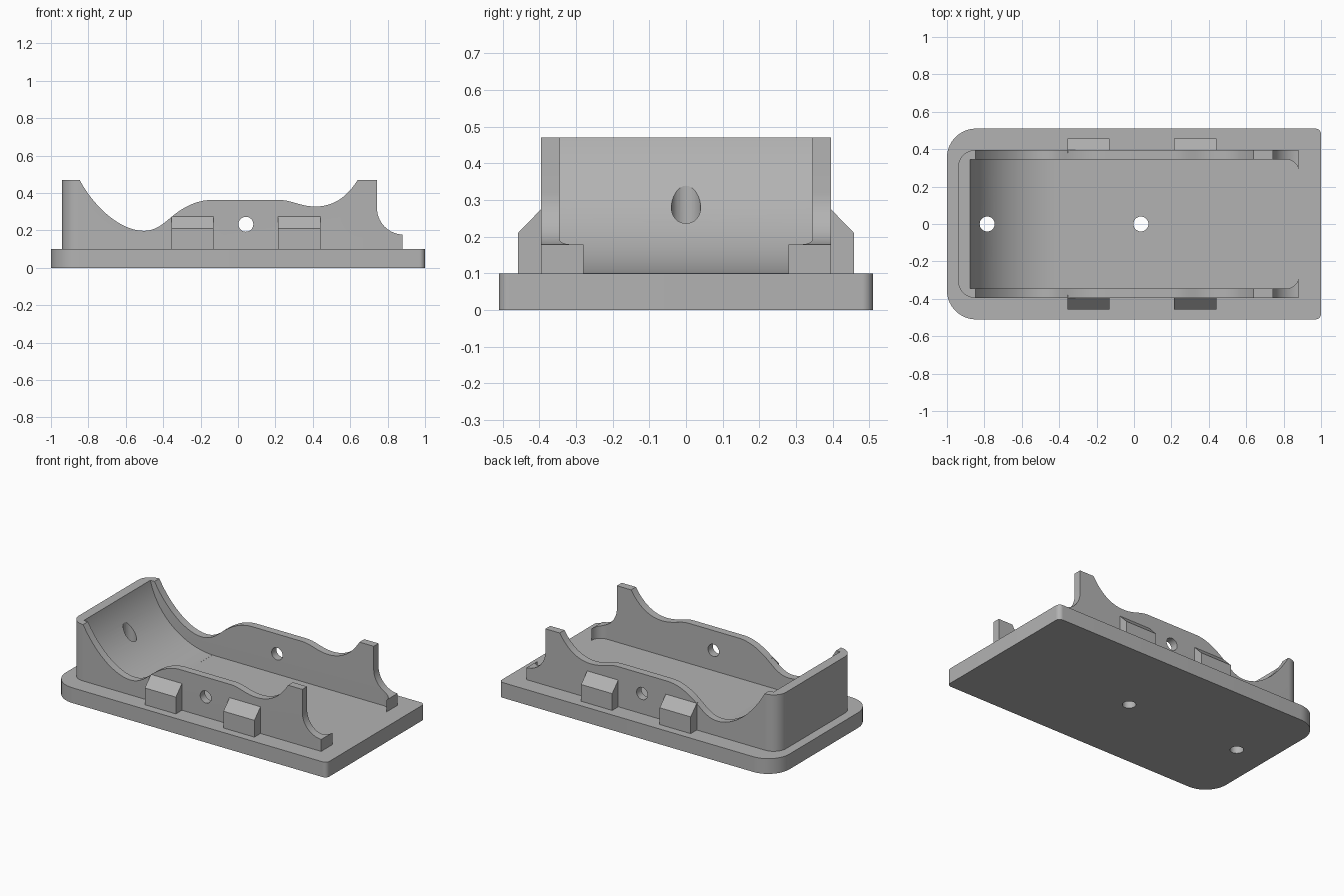
import bpy
import bmesh
from math import sin, cos, radians
from mathutils import Vector
from mathutils.geometry import interpolate_bezier

if "Cube" in bpy.data.objects:
    bpy.data.objects.remove(bpy.data.objects["Cube"])

grey = bpy.data.materials.new("plain_grey")
grey.use_nodes = True
grey.diffuse_color = (0.45, 0.45, 0.45, 1)
grey.node_tree.nodes["Principled BSDF"].inputs["Base Color"].default_value = grey.diffuse_color


def prism(name, points, axis, lo, hi):
    """Extrude a closed outline: (x, y) along z, (x, z) along y, or (y, z) along x."""
    place = {"z": lambda a, b, t: (a, b, t),
             "y": lambda a, b, t: (a, t, b),
             "x": lambda a, b, t: (t, a, b)}[axis]
    bm = bmesh.new()
    face = bm.faces.new([bm.verts.new(place(a, b, lo)) for a, b in points])
    grown = bmesh.ops.extrude_face_region(bm, geom=[face])["geom"]
    moved = [v for v in grown if isinstance(v, bmesh.types.BMVert)]
    bmesh.ops.translate(bm, verts=moved, vec=place(0, 0, hi - lo))
    bmesh.ops.recalc_face_normals(bm, faces=bm.faces)
    mesh = bpy.data.meshes.new(name)
    bm.to_mesh(mesh)
    bm.free()
    mesh.materials.append(grey)
    obj = bpy.data.objects.new(name, mesh)
    bpy.context.collection.objects.link(obj)
    return obj


def arc(cx, cy, r, start, end, steps=14):
    angles = [radians(start + (end - start) * i / steps) for i in range(steps + 1)]
    return [(cx + r * cos(a), cy + r * sin(a)) for a in angles]


def bezier(*knots):
    return [tuple(p) for p in interpolate_bezier(*[Vector(k) for k in knots], 14)]


def rounded_plan(x0, x1, y, r_left, r_right):
    def corner(x, r, sx, sy, start):
        if r == 0:
            return [(x, sy * y)]
        return arc(x - sx * r, sy * (y - r), r, start, start + 90)
    return (corner(x1, r_right, 1, 1, 0) + corner(x0, r_left, -1, 1, 90)
            + corner(x0, r_left, -1, -1, 180) + corner(x1, r_right, 1, -1, 270))


def boolean(target, cutter, operation):
    mod = target.modifiers.new("cut", "BOOLEAN")
    mod.operation = operation
    mod.solver = "EXACT"
    mod.object = cutter
    bpy.context.view_layer.objects.active = target
    bpy.ops.object.modifier_apply(modifier=mod.name)
    bpy.data.objects.remove(cutter)


# Base plate
base = prism("base_plate", rounded_plan(-1, 1, 0.51, 0.155, 0.03), "z", 0, 0.1)

# Cradle: wavy side silhouette trimmed to a rounded plan
silhouette = [(-0.94, 0.05), (-0.94, 0.47)]
silhouette += bezier((-0.847, 0.47), (-0.76, 0.31), (-0.62, 0.198), (-0.505, 0.198))
silhouette += bezier((-0.505, 0.198), (-0.44, 0.198), (-0.40, 0.235), (-0.355, 0.273))[1:]
silhouette += bezier((-0.355, 0.273), (-0.28, 0.335), (-0.21, 0.363), (-0.14, 0.363))[1:]
silhouette += bezier((0.22, 0.363), (0.29, 0.363), (0.33, 0.328), (0.415, 0.328))
silhouette += bezier((0.415, 0.328), (0.52, 0.328), (0.59, 0.39), (0.64, 0.47))[1:]
silhouette += [(0.743, 0.47)] + arc(0.885, 0.32, 0.142, 180, 268) + [(0.88, 0.05)]
cradle = prism("cradle", silhouette, "y", -0.5, 0.5)
boolean(cradle, prism("plan_cutter", rounded_plan(-0.94, 1.2, 0.395, 0.09, 0), "z", -0.2, 0.8),
        "INTERSECT")

# Hollow of the cradle: curved ramp at one end, rounded lips at the open end
hollow_profile = [(-0.88, 0.8)] + arc(-0.41, 0.58, 0.48, 192, 268, 28)
hollow_profile += [(-0.41, 0.0), (1.1, 0.0), (1.1, 0.8)]
hollow = prism("hollow_cutter", hollow_profile, "y", -0.6, 0.6)
lip = arc(0.815, 0.28, 0.065, 0, 90)
hollow_plan = [(1.2, -0.28), (1.2, 0.28)] + lip + [(-1.2, 0.345), (-1.2, -0.345)]
hollow_plan += [(x, -y) for x, y in reversed(lip)]
boolean(hollow, prism("lip_cutter", hollow_plan, "z", -0.3, 1), "INTERSECT")
boolean(cradle, hollow, "DIFFERENCE")

# Drilled holes: two down through the floor, one across both walls
for x in (-0.785, 0.037):
    for part in (base, cradle):
        boolean(part, prism("drill", arc(x, 0, 0.04, 0, 348.75, 31), "z", -0.1, 0.9), "DIFFERENCE")
boolean(cradle, prism("cross_drill", arc(0.042, 0.233, 0.04, 0, 348.75, 31), "y", -0.7, 0.7),
        "DIFFERENCE")

# Sloped-top blocks on the outer walls
parts = [base, cradle]
for side, sign in (("left", -1), ("right", 1)):
    for end, x in (("rear", -0.355), ("front", 0.215)):
        section = [(0.38, 0.09), (0.458, 0.09), (0.458, 0.21), (0.395, 0.275), (0.38, 0.275)]
        parts.append(prism(f"{side}_{end}_block", [(sign * y, z) for y, z in section],
                           "x", x, x + 0.225))

# Smooth curves, sharp edges
for part in parts:
    bpy.ops.object.select_all(action="DESELECT")
    part.select_set(True)
    bpy.context.view_layer.objects.active = part
    bpy.ops.object.shade_smooth_by_angle(angle=radians(30))
